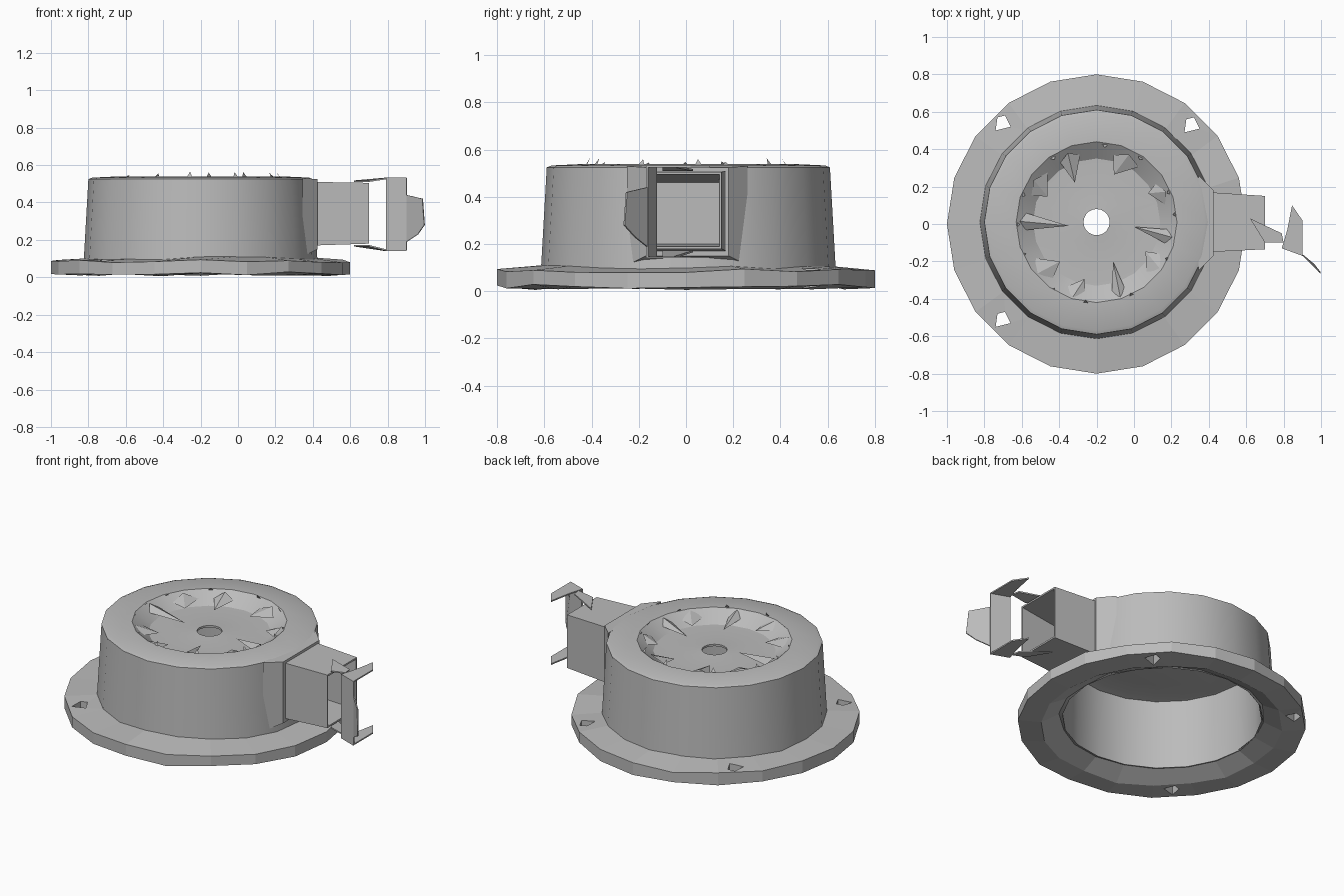
import bpy, bmesh, math, random
from mathutils import Vector

random.seed(4)
if "Cube" in bpy.data.objects:
    bpy.data.objects.remove(bpy.data.objects["Cube"], do_unlink=True)

grey = bpy.data.materials.new("plain_grey")
grey.use_nodes = True
colour = (0.5, 0.5, 0.5, 1)
grey.diffuse_color = colour
grey.node_tree.nodes["Principled BSDF"].inputs["Base Color"].default_value = colour
CX = -0.2  # axis of the round housing


def finish(name, bm, smooth=False, outward=True):
    if outward:
        bmesh.ops.recalc_face_normals(bm, faces=bm.faces)
    mesh = bpy.data.meshes.new(name)
    bm.to_mesh(mesh)
    bm.free()
    mesh.materials.append(grey)
    ob = bpy.data.objects.new(name, mesh)
    bpy.context.collection.objects.link(ob)
    bpy.ops.object.select_all(action='DESELECT')
    bpy.context.view_layer.objects.active = ob
    ob.select_set(True)
    if smooth:
        bpy.ops.object.shade_smooth_by_angle(angle=math.radians(30))
    return ob


def polar(r, a, z):
    return Vector((CX + r * math.cos(a), r * math.sin(a), z))


def lathe(name, profile, sides, smooth, wobble=0, shift=0):
    """Spin a closed (radius, height) profile around the housing axis."""
    bm = bmesh.new()
    rings = []
    for i in range(sides):
        a = math.tau * i / sides
        rings.append([bm.verts.new(polar(r, a, z + random.uniform(0, wobble)) + Vector((0, shift, 0)))
                      for r, z in profile])
    n = len(profile)
    for i in range(sides):
        p, q = rings[i], rings[(i + 1) % sides]
        for j in range(n):
            k = (j + 1) % n
            bm.faces.new((p[j], q[j], q[k], p[k]))
    return finish(name, bm, smooth)


def prism(name, points, offset):
    """Solid made by pushing a flat outline along an offset."""
    bm = bmesh.new()
    face = bm.faces.new([bm.verts.new(p) for p in points])
    grown = bmesh.ops.extrude_face_region(bm, geom=[face])["geom"]
    moved = [v for v in grown if isinstance(v, bmesh.types.BMVert)]
    bmesh.ops.translate(bm, verts=moved, vec=offset)
    return finish(name, bm)


# Base flange with chamfered underside
flange = lathe("base_flange", [(0.80, 0.012), (0.80, 0.078), (0.61, 0.093),
                               (0.555, 0.06), (0.67, 0.005)], 20, False, 0.018)

# Screw holes through the flange
for x, y in ((-0.70, 0.53), (-0.70, -0.52), (0.31, 0.52)):
    hole = prism("screw_hole_cutter",
                 [(x - 0.04, y - 0.03, -0.1), (x + 0.04, y - 0.01, -0.1),
                  (x + 0.01, y + 0.05, -0.1), (x - 0.03, y + 0.04, -0.1)], (0, 0, 0.4))
    hole.hide_render = True
    cut = flange.modifiers.new("screw_hole", 'BOOLEAN')
    cut.operation = 'DIFFERENCE'
    cut.object = hole
    bpy.context.view_layer.objects.active = flange
    bpy.ops.object.modifier_apply(modifier=cut.name)
    bpy.data.objects.remove(hole, do_unlink=True)

# Hollow drum with a shallow dished top and a central opening
lathe("drum", [(0.625, 0.085), (0.6, 0.525), (0.58, 0.533), (0.43, 0.54), (0.34, 0.475),
               (0.2, 0.472), (0.07, 0.48), (0.07, 0.468), (0.34, 0.463),
               (0.5, 0.49), (0.55, 0.48), (0.557, 0.06)], 20, True, shift=0.01)

# Broken vanes lying in the dish: (angle, inner radius, half width)
bm = bmesh.new()
for degrees, inner, spread in ((178, 0.15, 0.12), (145, 0.3, 0.2), (112, 0.25, 0.15),
                               (65, 0.28, 0.2), (25, 0.32, 0.16), (-10, 0.2, 0.1),
                               (-35, 0.3, 0.18), (-72, 0.22, 0.1), (-108, 0.3, 0.15),
                               (-140, 0.28, 0.2)):
    a = math.radians(degrees)
    ridge = bm.verts.new(polar(0.41, a, 0.537))
    tip = bm.verts.new(polar(inner, a + 0.1, 0.495))
    for side in (-1, 1):
        foot = bm.verts.new(polar(0.38, a + side * spread, 0.505))
        bm.faces.new((ridge, tip, foot) if side < 0 else (tip, ridge, foot))
finish("dish_vanes", bm, outward=False)

# Small jagged teeth around the mouth of the dish
bm = bmesh.new()
for i in range(12):
    a = math.tau * (i + random.uniform(-0.3, 0.3)) / 12
    bm.faces.new([bm.verts.new(p) for p in (
        polar(0.43, a - 0.04, 0.53), polar(0.43, a + 0.04, 0.53),
        polar(0.41, a, random.uniform(0.545, 0.565)))])
finish("mouth_teeth", bm)


def frame_loop(bm, x, y0, y1, z0, z1):
    return [bm.verts.new((x, y, z)) for y, z in ((y0, z0), (y1, z0), (y1, z1), (y0, z1))]


# Square socket, open at its outer end
bm = bmesh.new()
loops = [frame_loop(bm, 0.40, -0.15, 0.17, 0.17, 0.51),
         frame_loop(bm, 0.70, -0.135, 0.15, 0.18, 0.505),
         frame_loop(bm, 0.70, -0.128, 0.142, 0.19, 0.495),
         frame_loop(bm, 0.44, -0.13, 0.14, 0.2, 0.46)]
for p, q in zip(loops, loops[1:]):
    for j in range(4):
        k = (j + 1) % 4
        bm.faces.new((p[j], p[k], q[k], q[j]))
bm.faces.new(loops[0])
bm.faces.new(loops[-1])
finish("socket", bm)

# Faceted collar where the socket meets the drum
bm = bmesh.new()
loops = [frame_loop(bm, 0.345, -0.25, 0.26, 0.11, 0.53),
         frame_loop(bm, 0.425, -0.17, 0.18, 0.15, 0.525)]
for j in range(4):
    k = (j + 1) % 4
    bm.faces.new((loops[0][j], loops[0][k], loops[1][k], loops[1][j]))
for loop in loops:
    bm.faces.new(loop)
finish("socket_collar", bm)

# Clip: upright plate with a bent, narrower tongue
prism("clip_plate", [(0.79, -0.13, 0.145), (0.9, -0.17, 0.145),
                     (0.9, -0.17, 0.53), (0.79, -0.13, 0.53)], (0.003, 0.008, 0))
prism("clip_tongue", [(0.9, -0.17, 0.19), (0.96, -0.22, 0.23), (0.995, -0.265, 0.28),
                      (0.985, -0.255, 0.42), (0.9, -0.17, 0.44)], (0.004, 0.006, 0))

# Thin hooks and straps tying the clip to the socket, above and below
for place, z, end in (("upper", 0.525, 0.51), ("lower", 0.14, 0.165)):
    prism(place + "_clip_hook", [(0.79, -0.13, z), (0.9, -0.17, z), (0.9, 0.02, z),
                                 (0.845, 0.1, z), (0.82, -0.03, z)], (0, 0, 0.008))
    prism(place + "_clip_strap", [(0.62, 0.03, end), (0.70, -0.1, end),
                                  (0.80, -0.1, z), (0.79, -0.05, z)], (0, 0, 0.008))
